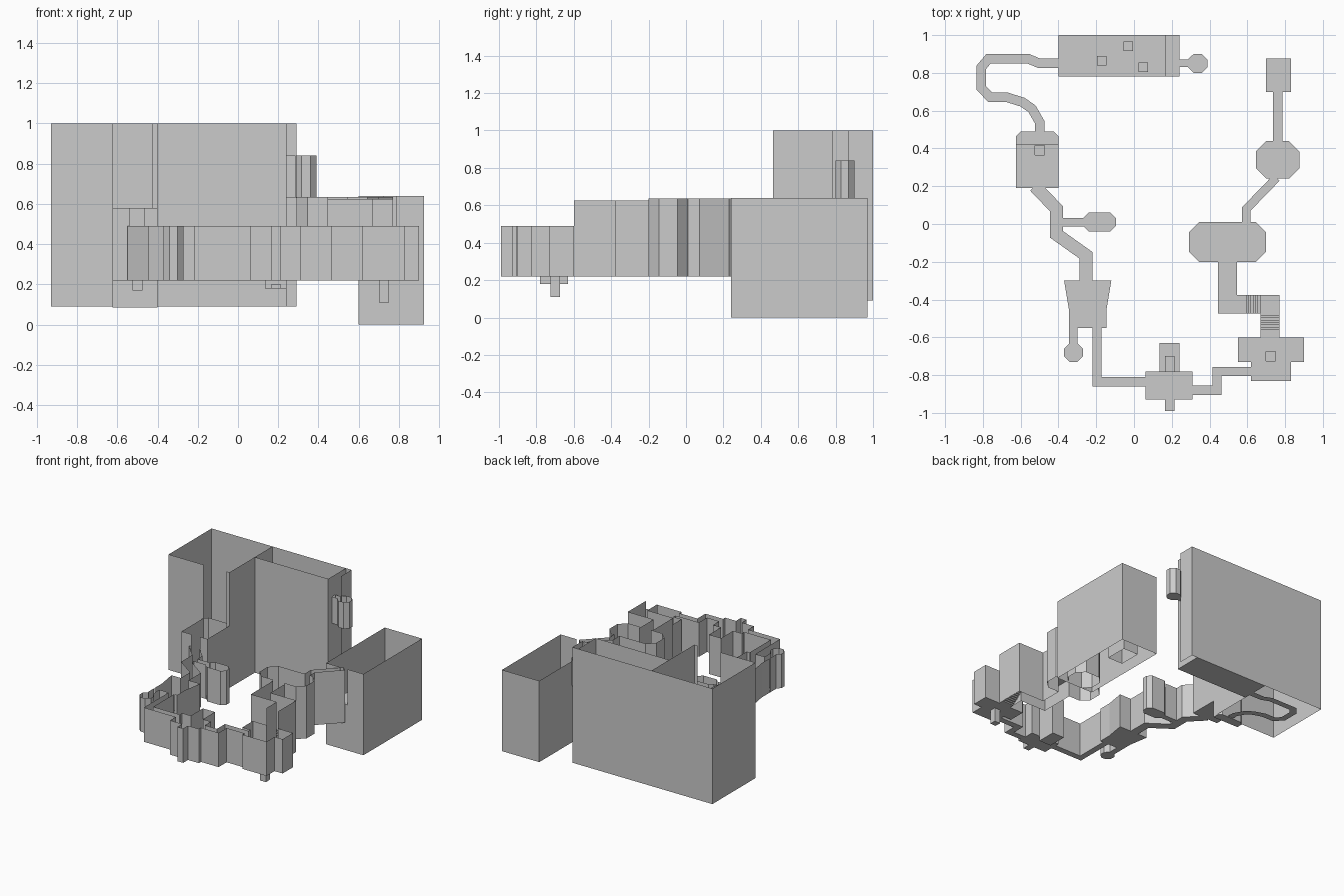
import bpy, bmesh, math
from mathutils import Vector

if "Cube" in bpy.data.objects:
    bpy.data.objects.remove(bpy.data.objects["Cube"])

areas = []          # (name, outline, floor z, wall bottom, wall top, hole)


def rect(x0, y0, x1, y1):
    return [(x0, y0), (x1, y0), (x1, y1), (x0, y1)]


def octo(x0, y0, x1, y1, c):
    return [(x0 + c, y0), (x1 - c, y0), (x1, y0 + c), (x1, y1 - c),
            (x1 - c, y1), (x0 + c, y1), (x0, y1 - c), (x0, y0 + c)]


def ribbon(pts, w):
    """Mitred outline around a centre line."""
    pts = [Vector(p) for p in pts]
    left, right = [], []
    for i, p in enumerate(pts):
        a = (p - pts[i - 1]).normalized() if i else None
        b = (pts[i + 1] - p).normalized() if i < len(pts) - 1 else None
        a, b = a or b, b or a
        t = (a + b).normalized()
        n = Vector((-t.y, t.x)) * (w / 2 / max(t.dot(a), 0.4))
        left.append(tuple(p + n))
        right.append(tuple(p - n))
    return right + left[::-1]


def inside(p, poly):
    hit = False
    for (ax, ay), (bx, by) in zip(poly, poly[1:] + poly[:1]):
        if (ay > p[1]) != (by > p[1]) and p[0] < (bx - ax) * (p[1] - ay) / (by - ay) + ax:
            hit = not hit
    return hit


def make(name, bm):
    bmesh.ops.remove_doubles(bm, verts=bm.verts, dist=1e-5)
    me = bpy.data.meshes.new(name)
    bm.to_mesh(me)
    bm.free()
    ob = bpy.data.objects.new(name, me)
    bpy.context.collection.objects.link(ob)
    return ob


def quad(bm, a, b, z0, z1):
    bm.faces.new([bm.verts.new(v) for v in
                  ((a[0], a[1], z0), (b[0], b[1], z0), (b[0], b[1], z1), (a[0], a[1], z1))])


def ring(bm, poly, z0, z1):
    for a, b in zip(poly, poly[1:] + poly[:1]):
        quad(bm, a, b, z0, z1)


def flat(bm, poly, z, hole=None):
    if not hole:
        bm.faces.new([bm.verts.new((x, y, z)) for x, y in poly])
        return
    edges = []
    for loop in (poly, hole):
        vs = [bm.verts.new((x, y, z)) for x, y in loop]
        edges += [bm.edges.new((vs[i - 1], vs[i])) for i in range(len(vs))]
    bmesh.ops.triangle_fill(bm, edges=edges, use_beauty=True, normal=(0, 0, 1))


def area(name, poly, floor=0.22, z0=0.22, z1=0.49, hole=None):
    areas.append((name, poly, floor, z0, z1, hole))


def build_area(name, poly, floor, z0, z1, hole):
    """Floor plus walls, left open where a neighbouring area joins."""
    others = [a[1] for a in areas if a[1] is not poly]
    bm = bmesh.new()
    if floor is not None:
        flat(bm, poly, floor, hole)
    for a, b in zip(poly, poly[1:] + poly[:1]):
        a, b = Vector(a), Vector(b)
        d = b - a
        n = Vector((-d.y, d.x)).normalized() * 0.006
        k = max(1, round(d.length / 0.005))
        start = None
        for i in range(k + 1):
            m = a + d * ((i + 0.5) / k)
            solid = i < k and not any(inside(m + s, o) for o in others for s in (n, -n))
            if solid and start is None:
                start = i
            if not solid and start is not None:
                quad(bm, a + d * (start / k), a + d * (i / k), z0, z1)
                start = None
    make(name, bm)


# West chain of rooms and corridors
pit_a, pit_r = rect(-.525, .365, -.475, .415), rect(.7, -.725, .75, -.675)
area("west_room", rect(-.625, .19, -.4, .42), z1=.58, hole=pit_a)
area("west_room_drop", [(-.625, .42), (-.4, .42), (-.4, .465), (-.425, .49), (-.6, .49), (-.625, .465)],
     .085, .085, .58)
area("west_corridor", ribbon([(-.525, .2), (-.41, .08), (-.41, -.055), (-.255, -.165), (-.255, -.305)], .068))
area("west_alcove_passage", rect(-.385, -.012, -.262, .032))
area("west_alcove", octo(-.27, -.04, -.095, .06, .03))
area("tapered_room", [(-.37, -.3), (-.345, -.45), (-.345, -.55), (-.145, -.55), (-.145, -.45), (-.12, -.3)])
area("south_west_passage", rect(-.345, -.635, -.3, -.545))
area("south_west_alcove", octo(-.37, -.73, -.27, -.63, .03))
area("south_corridor", ribbon([(-.195, -.545), (-.195, -.835), (.065, -.835)], .048))

# South room with its niches
area("south_room", rect(.06, -.93, .31, -.78))
area("south_niche", rect(.165, -.99, .215, -.925))
area("north_niche", rect(.135, -.78, .24, -.63), .18, .18)
area("east_corridor", ribbon([(.305, -.88), (.44, -.88), (.44, -.78), (.625, -.78)], .048))

# East room, stair passage, upper octagon room
area("east_room", [(.55, -.6), (.55, -.73), (.62, -.73), (.62, -.83), (.83, -.83), (.83, -.73), (.9, -.73), (.9, -.6)],
     hole=pit_r)
area("stair_passage", [(.67, -.605), (.77, -.605), (.77, -.375), (.545, -.375), (.545, -.195), (.445, -.195),
                       (.445, -.475), (.67, -.475)], None, .22, .625)
area("upper_room", octo(.29, -.2, .7, .01, .055), .36, .22, .635)
area("upper_corridor", ribbon([(.595, 0), (.595, .08), (.755, .245)], .045), .36, .22, .635)
for a in areas:
    build_area(*a)

# Sunken floor pits
for name, p, z in (("west_floor_pit", pit_a, .17), ("east_floor_pit", pit_r, .11)):
    bm = bmesh.new()
    ring(bm, p, z, .22)
    flat(bm, p, z)
    make(name, bm)

# Drop face and niche step
bm = bmesh.new()
quad(bm, (-.625, .42), (-.4, .42), .085, .22)
make("drop_face", bm)
bm = bmesh.new()
flat(bm, rect(.165, -.78, .215, -.7), .2)
ring(bm, rect(.165, -.78, .215, -.7), .18, .2)
make("niche_step", bm)

# Two flights of stairs with landing
bm = bmesh.new()
flat(bm, rect(.67, -.605, .77, -.56), .22)
z = .22
for i in range(7):
    y = -.56 + i * .0125
    quad(bm, (.67, y), (.77, y), z, z + .01)
    z += .01
    flat(bm, rect(.67, y, .77, y + .0125), z)
flat(bm, rect(.67, -.4725, .77, -.375), z)
for i in range(7):
    x = .67 - i * .0125
    quad(bm, (x, -.475), (x, -.375), z, z + .01)
    z += .01
    flat(bm, rect(x - .0125, -.475, x, -.375), z)
flat(bm, rect(.445, -.475, .5825, -.375), z)
flat(bm, rect(.445, -.375, .545, -.2), z)
make("stairs", bm)

# Chasm box with two pillars and bridges
bm = bmesh.new()
for a, b in (((.925, .24), (.925, .97)), ((.925, .97), (.6, .97)), ((.6, .97), (.6, .24))):
    quad(bm, a, b, 0, .64)
quad(bm, (.6, .24), (.925, .24), 0, .36)
quad(bm, (.6, .24), (.725, .24), .36, .64)
quad(bm, (.785, .24), (.925, .24), .36, .64)
make("chasm_walls", bm)
for name, p in (("octagon_pillar", octo(.645, .24, .875, .44, .055)), ("end_pillar", rect(.7, .7, .83, .875))):
    bm = bmesh.new()
    flat(bm, p, .36)
    ring(bm, p, 0, .36)
    make(name, bm)
bm = bmesh.new()
flat(bm, rect(.735, .44, .785, .7), .36)
make("bridge", bm)

# Great hall: outer walls, entry gap, partitions with doorways
bm = bmesh.new()
line = [(-.625, .465), (-.93, .465), (-.93, 1), (.29, 1), (.29, .87)]
for a, b in zip(line, line[1:]):
    quad(bm, a, b, .09, 1)
line = [(-.425, .465), (-.4, .465), (-.4, .825)]
for a, b in zip(line, line[1:]):
    quad(bm, a, b, .09, 1)
quad(bm, (-.4, .875), (-.4, 1), .09, 1)
quad(bm, (-.4, .825), (-.4, .875), .35, 1)
quad(bm, (-.4, .78), (.24, .78), .09, 1)
for y0, y1, z0, z1 in ((.78, .83, .09, 1), (.87, 1, .09, 1), (.83, .87, .09, .63), (.83, .87, .84, 1)):
    quad(bm, (.24, y0), (.24, y1), z0, z1)
make("hall_walls", bm)

# Hall floor, exit ledge and stepping pillars
bm = bmesh.new()
flat(bm, rect(-.4, .78, -.3, 1), .09)
flat(bm, rect(-.3, .78, .24, 1), .09)
flat(bm, rect(.165, .78, .24, 1), .63)
quad(bm, (.165, .78), (.165, 1), .09, .63)
make("hall_floor", bm)
for i, (x, y, z) in enumerate(((-.17, .865, .22), (-.03, .94, .36), (.05, .83, .5))):
    bm = bmesh.new()
    p = rect(x - .025, y - .025, x + .025, y + .025)
    flat(bm, p, z)
    ring(bm, p, .09, z)
    make("stepping_pillar_%d" % (i + 1), bm)

# Winding path across the hall
bm = bmesh.new()
flat(bm, ribbon([(-.5, .485), (-.5, .54), (-.54, .61), (-.59, .645), (-.67, .67), (-.76, .67), (-.808, .72),
                 (-.808, .83), (-.77, .875), (-.56, .875), (-.5, .85), (-.4, .85)], .05), .09)
make("winding_path", bm)

# Raised end alcove
areas.clear()
area("end_passage", rect(.24, .83, .3, .87), .63, .63, .84)
area("end_alcove", octo(.285, .8, .39, .9, .03), .63, .63, .84)
areas.append(("door_gap", rect(.2, .835, .241, .865), None, 0, 0, None))
for a in areas[:2]:
    build_area(*a)
